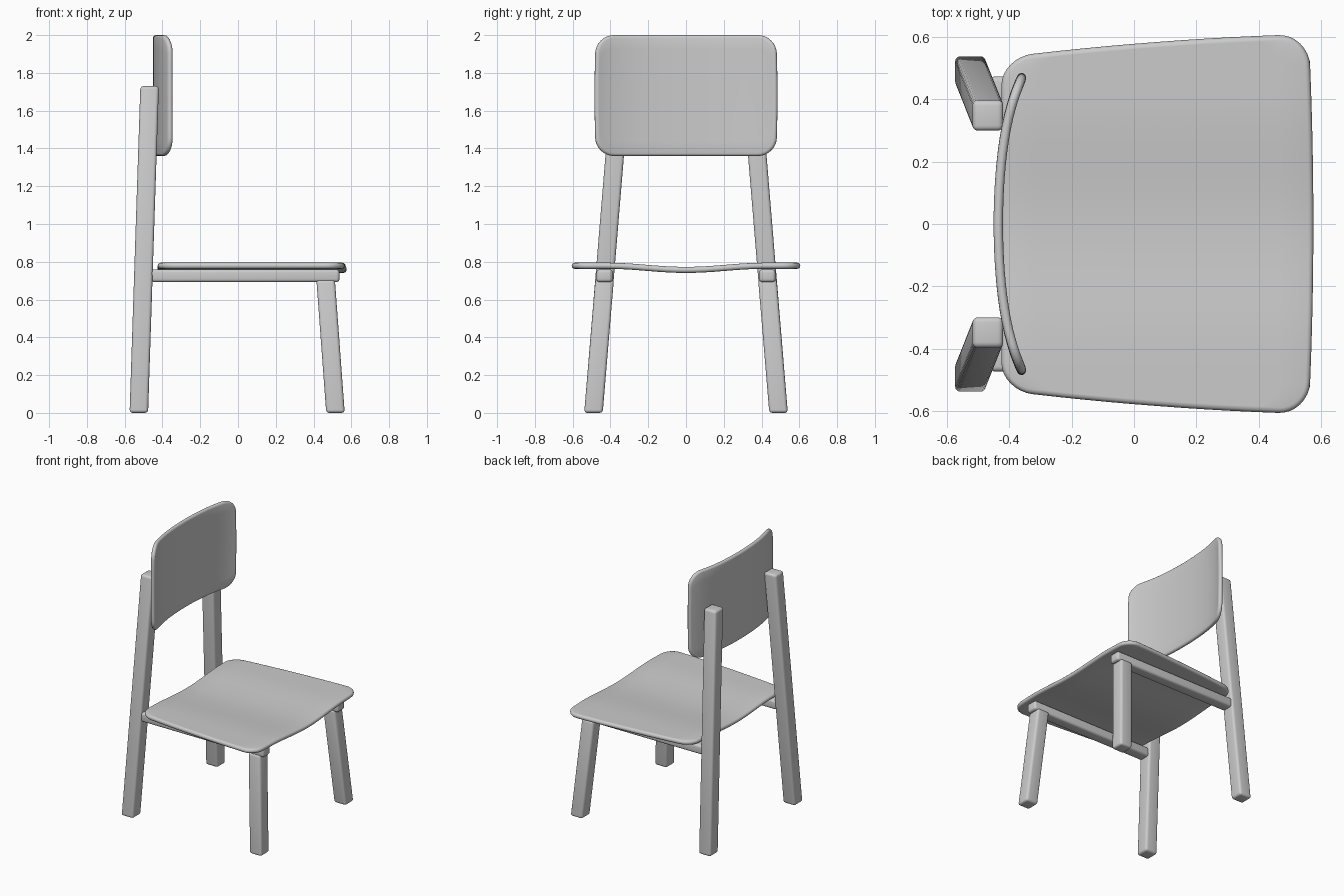
import bpy, bmesh, math

if "Cube" in bpy.data.objects:
    bpy.data.objects.remove(bpy.data.objects["Cube"])


def finish(name, bm, angle=40):
    bmesh.ops.recalc_face_normals(bm, faces=bm.faces)
    me = bpy.data.meshes.new(name)
    bm.to_mesh(me)
    bm.free()
    ob = bpy.data.objects.new(name, me)
    bpy.context.collection.objects.link(ob)
    bpy.ops.object.select_all(action='DESELECT')
    ob.select_set(True)
    bpy.context.view_layer.objects.active = ob
    bpy.ops.object.shade_smooth_by_angle(angle=math.radians(angle))
    return ob


def panel(name, A, B, r, t, place, cols=10, mid=20, arc=8):
    """Rounded-rectangle board (half sizes A, B) with a soft rim, bent by place(a, b, h)."""
    bm = bmesh.new()

    def layer(inset, h):
        a1, b1, r1 = A - inset, B - inset, r - inset
        corner = [b1 - r1 + r1 * math.sin(math.pi / 2 * k / arc) for k in range(arc + 1)]
        middle = [(b1 - r1) * (2 * k / mid - 1) for k in range(1, mid)]
        grid = []
        for b in [-c for c in reversed(corner)] + middle + corner:
            over = max(0, abs(b) - (b1 - r1))
            half = a1 - r1 + math.sqrt(max(0, r1 * r1 - over * over))
            grid.append([(half * (2 * i / cols - 1), b, h) for i in range(cols + 1)])
        return grid

    def rim(g):
        return ([row[0] for row in g] + g[-1][1:] +
                [row[-1] for row in reversed(g[:-1])] + g[0][-2:0:-1])

    # Half-round edge profile from the lower cap to the upper cap
    steps = [math.radians(d) for d in (-90, -60, -30, 0, 30, 60, 90)]
    layers = [layer(t / 2 * (1 - math.cos(s)), t / 2 * math.sin(s)) for s in steps]
    prev = None
    for k, g in enumerate(layers):
        if k in (0, len(layers) - 1):
            vg = [[bm.verts.new(place(*p)) for p in row] for row in g]
            for r0, r1 in zip(vg, vg[1:]):
                for i in range(cols):
                    bm.faces.new((r0[i], r0[i + 1], r1[i + 1], r1[i]))
            ring = rim(vg)
        else:
            ring = [bm.verts.new(place(*p)) for p in rim(g)]
        if prev:
            n = len(ring)
            for i in range(n):
                j = (i + 1) % n
                bm.faces.new((prev[i], prev[j], ring[j], ring[i]))
        prev = ring
    return finish(name, bm, 60)


def bar(name, start, end, size, axis):
    """Soft-edged square bar from start to end, its ends square to the given axis."""
    bm = bmesh.new()
    bmesh.ops.create_cube(bm, size=1)
    for v in bm.verts:
        c = end if v.co[axis] > 0 else start
        v.co = [c[k] + (0 if k == axis else v.co[k] * size[k]) for k in range(3)]
    bmesh.ops.bevel(bm, geom=bm.edges[:], offset=0.017, segments=4, profile=0.5,
                    affect='EDGES', clamp_overlap=True)
    return finish(name, bm)


# Seat: widens toward the front, with a shallow dip along the middle
def seat_place(a, b, h):
    x = a + 0.07
    width = 0.578 + 0.082 * x - 0.05 * x * x
    y = b * width / 0.6
    dip = 0.011 * (1 + math.cos(math.pi * min(abs(y), 0.42) / 0.42))
    return (x + 0.005 - 0.015 * (b / 0.6) ** 2 * max(0, a) * 2, y, 0.779 - dip + h)


panel("seat", 0.50, 0.60, 0.10, 0.032, seat_place)


# Backrest: upright board curving forward at both sides
def back_place(a, b, h):
    s = abs(b) / 0.485
    bend = 0.055 * s ** 2 + 0.027 * s ** 5
    slope = math.atan((0.11 * s + 0.135 * s ** 4) / 0.485) * (1 if b > 0 else -1)
    y = b * (1 - 0.015 * (a / 0.32) ** 2) - h * math.sin(slope)
    return (-0.435 + bend + h * math.cos(slope), y, 1.68 + a)


panel("backrest", 0.32, 0.483, 0.095, 0.03, back_place)

# Legs and side rails, mirrored left and right
for side, s in (("left", 1), ("right", -1)):
    bar("back_leg_" + side, (-0.525, s * 0.49, 0), (-0.468, s * 0.347, 1.73),
        (0.098, 0.098, 0), 2)
    bar("front_leg_" + side, (0.516, s * 0.49, 0), (0.464, s * 0.431, 0.705),
        (0.098, 0.098, 0), 2)
    bar("side_rail_" + side, (-0.46, s * 0.431, 0.726), (0.537, s * 0.431, 0.726),
        (0, 0.085, 0.068), 0)
